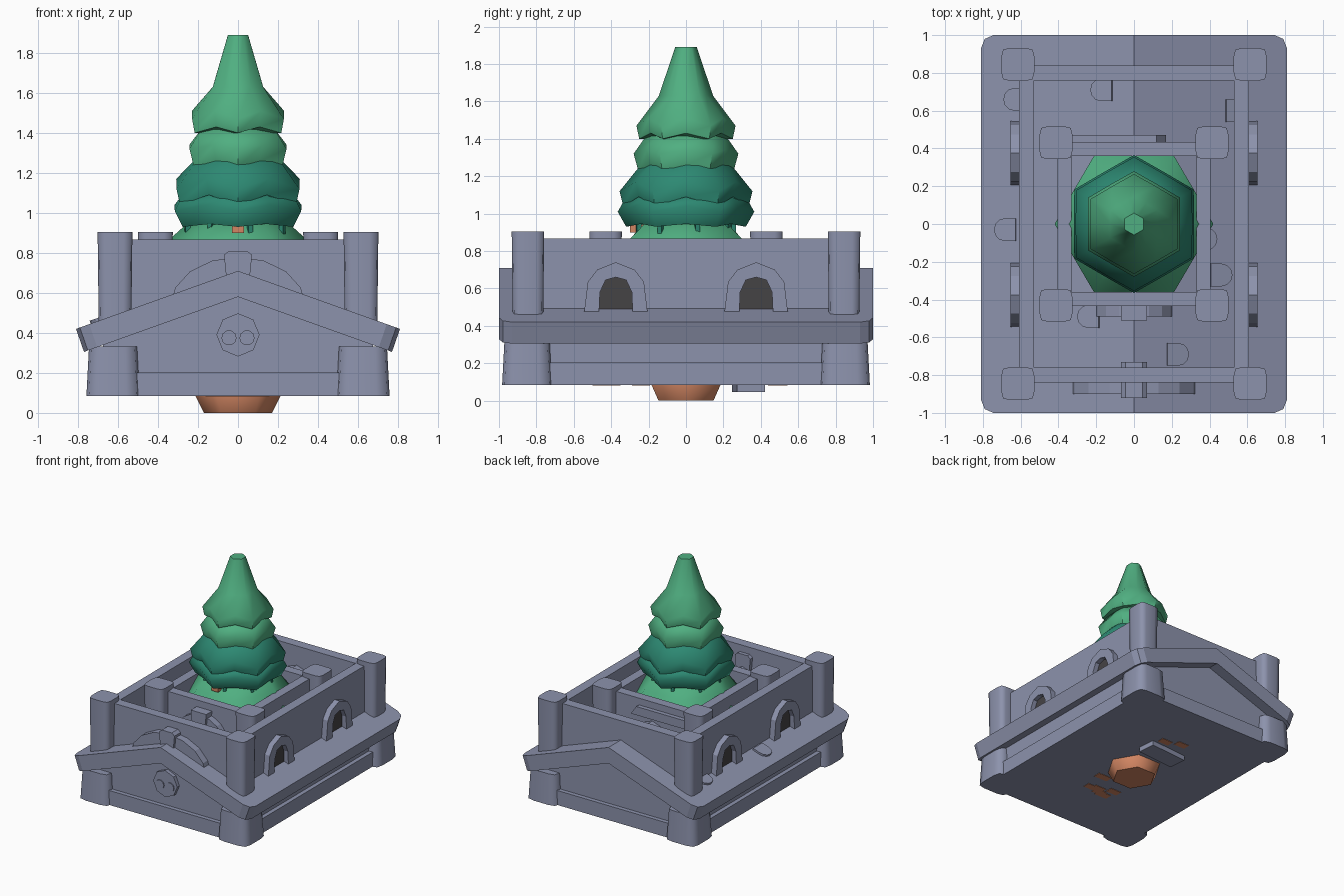
import bpy, bmesh, math, random
from mathutils import Matrix, Vector

random.seed(4)
if "Cube" in bpy.data.objects:
    bpy.data.objects.remove(bpy.data.objects["Cube"], do_unlink=True)


def material(name, rgb):
    m = bpy.data.materials.new(name)
    m.use_nodes = True
    m.diffuse_color = (*rgb, 1)
    m.node_tree.nodes["Principled BSDF"].inputs["Base Color"].default_value = (*rgb, 1)
    return m


STONE = material("blue grey stone", (0.265, 0.29, 0.415))
DARK = material("dark opening", (0.06, 0.056, 0.06))
LIGHT = material("light green needles", (0.08, 0.43, 0.22))
DEEP = material("deep green needles", (0.026, 0.25, 0.17))
BARK = material("orange brown bark", (0.65, 0.24, 0.125))
SMOOTH = []


def finish(bm, name, mat):
    bmesh.ops.recalc_face_normals(bm, faces=bm.faces)
    mesh = bpy.data.meshes.new(name)
    bm.to_mesh(mesh)
    bm.free()
    mesh.materials.append(mat)
    ob = bpy.data.objects.new(name, mesh)
    bpy.context.collection.objects.link(ob)
    return ob


def loft(name, rings, mat):
    """Join rings of equal length into a closed solid."""
    bm = bmesh.new()
    loops = [[bm.verts.new(p) for p in ring] for ring in rings]
    n = len(loops[0])
    for a, b in zip(loops, loops[1:]):
        for i in range(n):
            j = (i + 1) % n
            bm.faces.new((a[i], a[j], b[j], b[i]))
    bm.faces.new(loops[0][::-1])
    bm.faces.new(loops[-1])
    return finish(bm, name, mat)


def prism(name, pts, axis, a, b, mat=STONE):
    """Extrude a profile (horizontal, z) along x or y."""
    place = (lambda p, d: (d, p[0], p[1])) if axis == "x" else (lambda p, d: (p[0], d, p[1]))
    return loft(name, [[place(p, d) for p in pts] for d in (a, b)], mat)


def box(name, lo, hi, mat=STONE, tilt=None):
    bm = bmesh.new()
    bmesh.ops.create_cube(bm, size=1)
    lo, hi = Vector(lo), Vector(hi)
    m = Matrix.Translation((lo + hi) / 2)
    if tilt:
        m = m @ tilt
    bm.transform(m @ Matrix.Diagonal((*(hi - lo), 1)))
    return finish(bm, name, mat)


def mirrored(half):
    """Complete a left half profile that ends on the centre line."""
    return half + [(-x, z) for x, z in half[-2::-1]]


def arch(w, h, z0, thick, steps=8):
    def arc(a, b):
        return [(a * math.cos(math.pi * i / steps), z0 + b * math.sin(math.pi * i / steps))
                for i in range(steps + 1)]
    return arc(w, h) + arc(w - thick, h - thick)[::-1]


def post(name, x, y, z0, z1, h0, h1):
    rings = []
    for h, z in ((h0, z0), (h1, z1)):
        c, w = h * 0.5, h * 0.9
        rings.append([(x + u, y + v, z) for u, v in
                      ((h, -c), (h, c), (w, w), (c, h), (-c, h), (-w, w),
                       (-h, c), (-h, -c), (-w, -w), (-c, -h), (c, -h), (w, -w))])
    SMOOTH.append(loft(name, rings, STONE))


def wall_frame(name, w, d, t, z0, z1):
    for s in (-1, 1):
        xs, ys = sorted((s * w, s * (w - t))), sorted((s * d, s * (d - t)))
        side = "left" if s > 0 else "right"
        end = "back" if s > 0 else "front"
        box(f"{name}_{side}", (xs[0], -d, z0), (xs[1], d, z1))
        box(f"{name}_{end}", (t - w, ys[0], z0), (w - t, ys[1], z1))


# Lower building
box("plinth", (-0.71, -0.945, 0.085), (0.71, 0.945, 0.203))
prism("gabled_body", [(-0.675, 0.1), (0.675, 0.1), (0.675, 0.36), (0, 0.6), (-0.675, 0.36)],
      "y", -0.91, 0.91)

# Roof slab with softened corners
roof = prism("gable_roof", [(-0.81, 0.42), (0, 0.71), (0.81, 0.42), (0.77, 0.305), (0, 0.58), (-0.77, 0.305)],
             "y", -1, 1)
bm = bmesh.new()
bm.from_mesh(roof.data)
corners = [e for e in bm.edges if abs(e.verts[0].co.y - e.verts[1].co.y) < 0.01
           and all(abs(v.co.x) > 0.7 for v in e.verts)]
bmesh.ops.bevel(bm, geom=corners, offset=0.07, segments=2, profile=0.5, affect="EDGES")
bm.to_mesh(roof.data)
bm.free()

# Walls and corner posts
wall_frame("outer_wall", 0.61, 0.84, 0.08, 0.4, 0.867)
wall_frame("inner_wall", 0.405, 0.435, 0.075, 0.5, 0.865)
for sx in (-1, 1):
    for sy in (-1, 1):
        tag = ("left" if sx > 0 else "right") + ("_back" if sy > 0 else "_front")
        post("base_post_" + tag, sx * 0.625, sy * 0.85, 0.085, 0.332, 0.133, 0.12)
        post("outer_post_" + tag, sx * 0.615, sy * 0.845, 0.4, 0.905, 0.081, 0.087)
        post("inner_post_" + tag, sx * 0.413, sy * 0.43, 0.5, 0.905, 0.08, 0.087)

# Arched side windows
outer = mirrored([(-0.17, 0.47), (-0.15, 0.635), (-0.1, 0.7), (0, 0.74)])
inner = mirrored([(-0.09, 0.47), (-0.085, 0.58), (-0.055, 0.645), (0, 0.66)])
for s in (-1, 1):
    for y in (-0.375, 0.375):
        shift = lambda pts: [(p + y, z) for p, z in pts]
        prism("window_frame", shift(outer) + shift(inner)[::-1], "x", s * 0.6, s * 0.655)
        prism("window_opening", shift(inner), "x", s * 0.609, s * 0.617, DARK)

# Front arches with keystones
prism("front_arch", arch(0.34, 0.25, 0.53, 0.1), "y", -0.9, -0.83)
prism("front_keystone", [(-0.055, 0.64), (0.055, 0.64), (0.07, 0.79), (0.045, 0.81), (-0.045, 0.81), (-0.07, 0.79)],
      "y", -0.92, -0.73)
prism("inner_arch", arch(0.21, 0.18, 0.6, 0.07), "y", -0.49, -0.42)
prism("inner_keystone", [(-0.055, 0.68), (0.055, 0.68), (0.07, 0.81), (-0.07, 0.81)], "y", -0.51, -0.42)
prism("back_lintel", [(-0.34, 0.74), (0.17, 0.74), (0.12, 0.81), (-0.34, 0.81)], "y", 0.42, 0.47)


# Gable medallion with eye sockets
def disc(name, x, z, r, y0, y1, n):
    pts = [(x + r * math.cos(math.tau * i / n), z + r * math.sin(math.tau * i / n)) for i in range(n)]
    prism(name, pts, "y", y0, y1)


disc("medallion", 0, 0.39, 0.108, -0.94, -0.9, 8)
for s in (-1, 1):
    disc("medallion_eye", s * 0.045, 0.375, 0.038, -0.948, -0.935, 10)

# Loose half-round slabs lying on the roof
for x, y, turn in ((-0.17, 0.71, 0), (-0.63, 0.66, 0), (-0.68, -0.03, 0), (0.46, -0.27, 180),
                   (0.23, -0.69, 180), (-0.24, -0.49, 0), (0.54, 0.6, 180), (0.38, -0.08, 180)):
    slab = [(0.06 * math.cos(math.radians(a)), 0.06 * math.sin(math.radians(a)))
            for a in range(90, 271, 30)] + [(0.06, -0.06), (0.06, 0.06)]
    lift = 0.71 - 0.358 * abs(x)
    ob = loft("loose_slab", [[(u, v, z) for u, v in slab] for z in (-0.02, 0.015)], STONE)
    ob.location = (x, y, lift)
    # A half turn also flips the way the slab must lean to follow the slope
    ob.rotation_euler = (0, 0.34 if turn else -0.34, 0)
    ob.scale.x = -1 if turn else 1
box("fallen_slab", (-0.17, 0.26, 0.045), (0.17, 0.41, 0.1), STONE, Matrix.Rotation(0.08, 4, "Z"))


# Tree
def tier(name, rows, mat, turn=0):
    """Rows are radius, height and how far the six corners droop."""
    rings = []
    for r, z, drop in rows:
        ring = []
        for i in range(12):
            a = math.pi / 2 + i * math.pi / 6 + turn
            rad = r * (0.87 if i % 2 else 1)
            ring.append((rad * math.cos(a), rad * math.sin(a), z - (0 if i % 2 else drop)))
        rings.append(ring)
    SMOOTH.append(loft(name, rings[::-1], mat))


tier("tree_top", [(0.058, 1.89, 0), (0.145, 1.63, 0), (0.265, 1.51, 0.04), (0.25, 1.43, 0.03), (0.17, 1.4, 0)], LIGHT)
tier("tree_upper", [(0.21, 1.42, 0), (0.28, 1.34, 0.02), (0.255, 1.26, 0.03), (0.18, 1.25, 0)], LIGHT)
tier("tree_middle", [(0.21, 1.3, 0), (0.355, 1.17, 0.05), (0.335, 1.09, 0.05), (0.27, 1.07, 0)], DEEP)
tier("tree_lower", [(0.32, 1.09, 0), (0.365, 1.04, 0.03), (0.32, 0.945, 0.015), (0.2, 0.96, 0)], DEEP)
tier("tree_skirt", [(0.24, 0.96, 0), (0.34, 0.87, 0), (0.42, 0.76, 0), (0.28, 0.72, 0)], LIGHT, math.pi / 6)

trunk = []
for r, z in ((0.17, 0), (0.213, 0.085), (0.16, 0.4), (0.1, 1.0)):
    trunk.append([(r * math.cos(i * math.pi / 3), r * math.sin(i * math.pi / 3), z) for i in range(6)])
SMOOTH.append(loft("trunk", trunk, BARK))
box("trunk_stub", (-0.03, -0.3, 0.9), (0.03, -0.18, 0.942), BARK)

# Small sprigs hanging under the lower boughs
for i in range(8):
    a = math.tau * (i + 0.3) / 8
    x, y = 0.26 * math.cos(a), 0.26 * math.sin(a)
    box("sprig", (x - 0.012, y - 0.012, 0.89), (x + 0.012, y + 0.012, 0.97), DEEP, Matrix.Rotation(a, 4, "Z"))

# Patches of bark showing on the underside
for i in range(11):
    x, y = random.uniform(-0.13, 0.13), random.uniform(-0.5, -0.2) if i < 9 else random.uniform(0.45, 0.55)
    box("bark_patch", (x - 0.05, y - 0.03, 0.082), (x + 0.05, y + 0.03, 0.088), BARK)

# Soft shading on the tree, trunk and posts
bpy.ops.object.select_all(action="DESELECT")
for ob in SMOOTH:
    ob.select_set(True)
bpy.context.view_layer.objects.active = SMOOTH[0]
bpy.ops.object.shade_smooth_by_angle(angle=math.radians(62))
